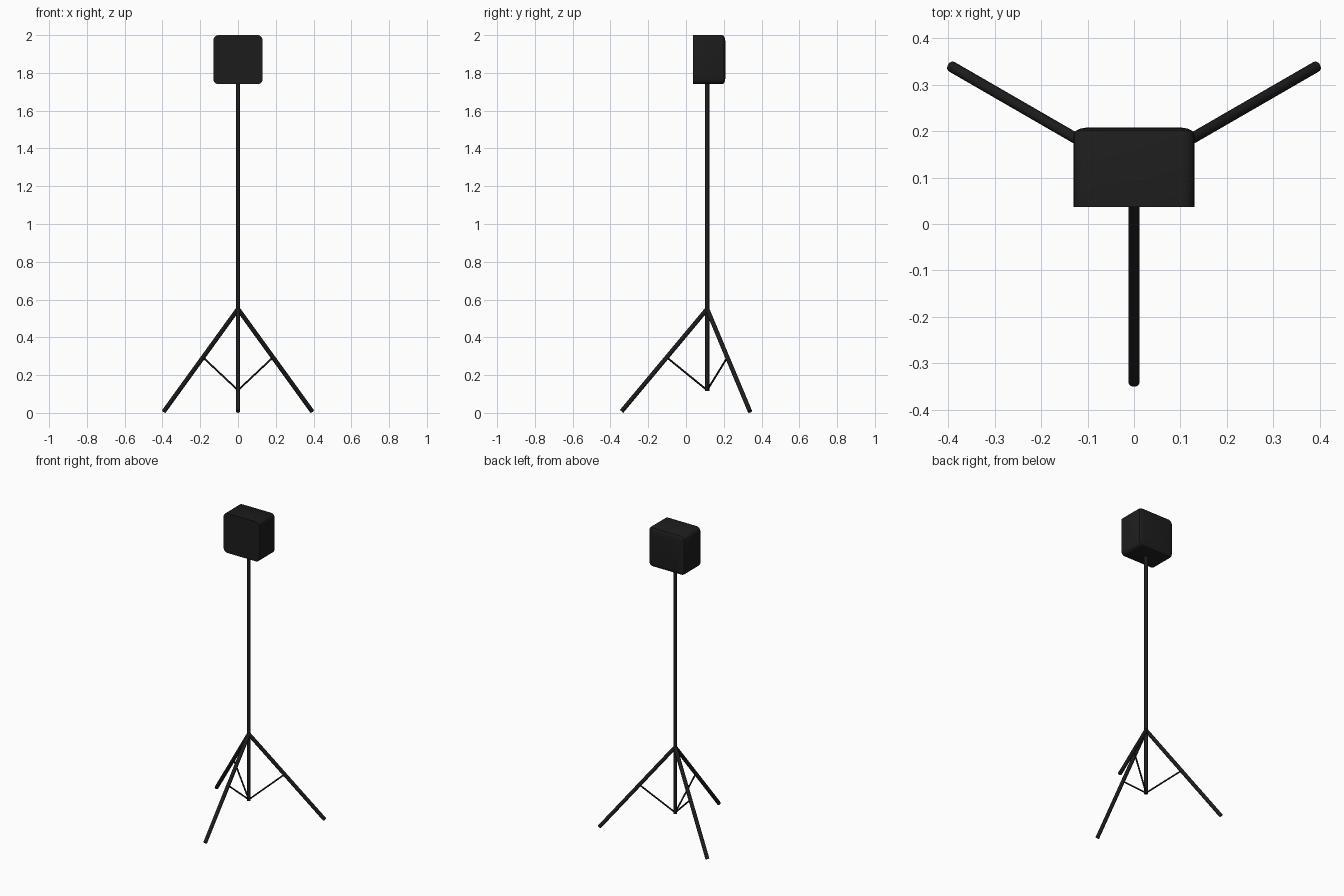
import bpy, bmesh, math
from mathutils import Vector

if "Cube" in bpy.data.objects:
    bpy.data.objects.remove(bpy.data.objects["Cube"])

black = bpy.data.materials.new("matte_black")
black.diffuse_color = (0.012, 0.012, 0.012, 1)
black.use_nodes = True
black.node_tree.nodes["Principled BSDF"].inputs["Base Color"].default_value = black.diffuse_color
PY = 0.112  # pole position in y


def add_mesh(name, bm):
    bmesh.ops.recalc_face_normals(bm, faces=bm.faces[:])
    me = bpy.data.meshes.new(name)
    bm.to_mesh(me)
    bm.free()
    ob = bpy.data.objects.new(name, me)
    bpy.context.collection.objects.link(ob)
    me.materials.append(black)
    bpy.ops.object.select_all(action='DESELECT')
    ob.select_set(True)
    bpy.context.view_layer.objects.active = ob
    bpy.ops.object.shade_smooth_by_angle(angle=math.radians(35))
    return ob


def tube(name, a, b, r, sides=16):
    a, b = Vector(a), Vector(b)
    bm = bmesh.new()
    bmesh.ops.create_cone(bm, cap_ends=True, segments=sides, radius1=r,
                          radius2=r, depth=(b - a).length)
    ob = add_mesh(name, bm)
    ob.location = (a + b) / 2
    ob.rotation_euler = (b - a).to_track_quat('Z', 'Y').to_euler()
    return ob


# Speaker cabinet: rounded square outline, sharp front rim, softened back
H, R, CZ = 0.13, 0.026, 1.87
outline = []
for q in range(4):
    mid = math.radians(45 + 90 * q)
    cx = math.copysign(H - R, math.cos(mid))
    cz = math.copysign(H - R, math.sin(mid))
    for i in range(6):
        t = math.radians(90 * q + 18 * i)
        outline.append((cx + R * math.cos(t), cz + R * math.sin(t)))
bm = bmesh.new()
rings = []
for y, inset in [(0.037, 0), (0.192, 0), (0.200, 0.004), (0.205, 0.014), (0.208, 0.030)]:
    s = (H - inset) / H
    rings.append([bm.verts.new((x * s, y, CZ + z * s)) for x, z in outline])
n = len(outline)
for a, b in zip(rings, rings[1:]):
    for i in range(n):
        bm.faces.new((a[i], a[(i + 1) % n], b[(i + 1) % n], b[i]))
bm.faces.new(rings[0])
bm.faces.new(rings[-1])
add_mesh("speaker_cabinet", bm)

# Upright pole
tube("pole", (0, PY, 0.115), (0, PY, 1.76), 0.0115)

# Three splayed legs, each with a thin brace to the foot of the pole
for label, deg in [("front", -90), ("back_right", 30), ("back_left", 150)]:
    d = Vector((math.cos(math.radians(deg)), math.sin(math.radians(deg)), 0))

    def at(r, z):
        return Vector((0, PY, z)) + d * r
    tube(label + "_leg", at(0, 0.55), at(0.453, 0.008), 0.0118)
    tube(label + "_brace", at(0, 0.12), at(0.214, 0.294), 0.005, 10)
